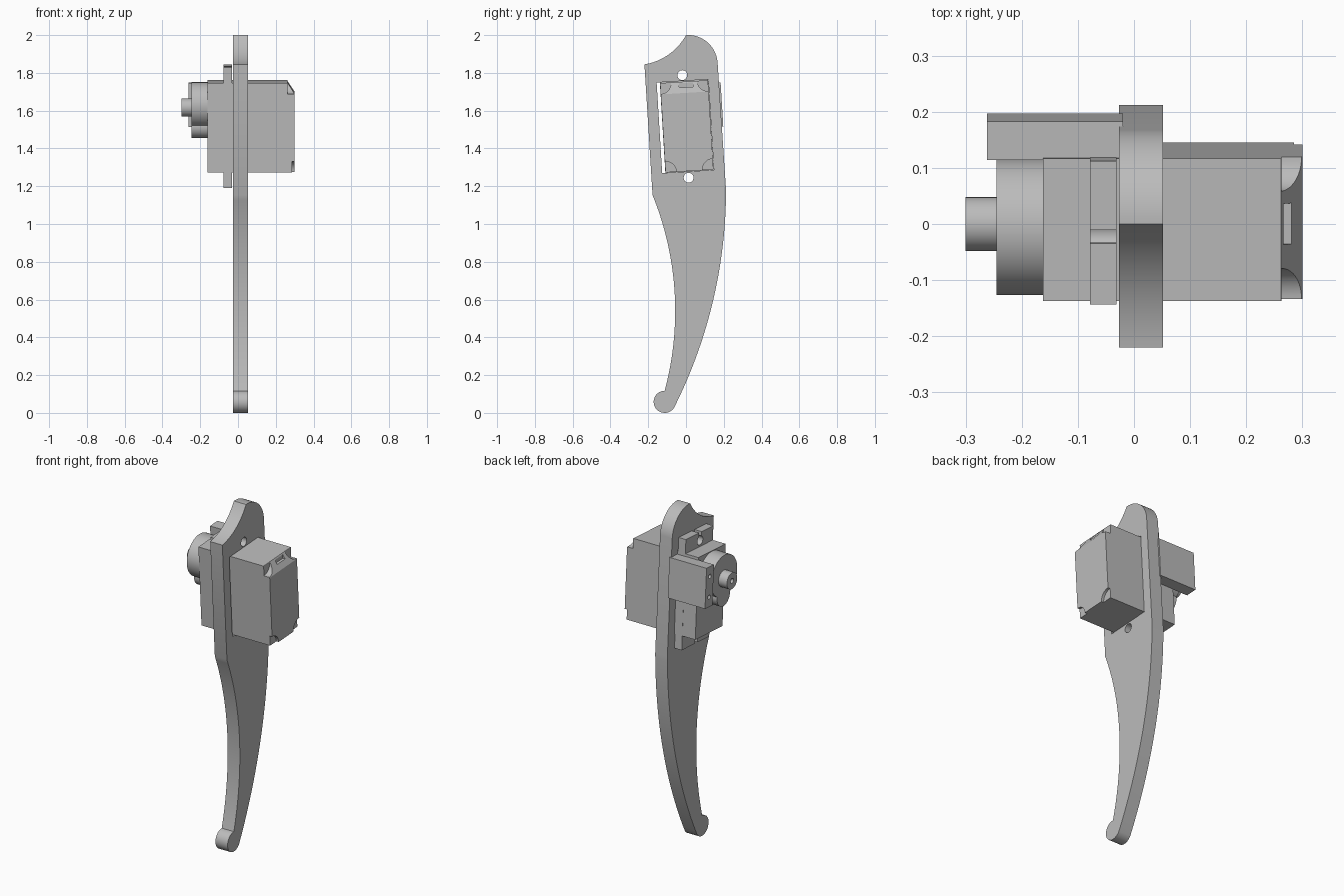
import bpy, bmesh, math
from mathutils import Matrix, Vector

cube = bpy.data.objects.get("Cube")
if cube:
    bpy.data.objects.remove(cube)

GREY = (0.5, 0.5, 0.5, 1)
mat = bpy.data.materials.new("plain grey")
mat.use_nodes = True
mat.diffuse_color = GREY
mat.node_tree.nodes["Principled BSDF"].inputs["Base Color"].default_value = GREY

# The motor is tilted with the upper part of the leg
TILT = Matrix.Translation((0, 0.004, 1.517)) @ Matrix.Rotation(math.radians(3.5), 4, 'X')


def finish(bm, name, matrix=Matrix()):
    bm.transform(matrix)
    bmesh.ops.recalc_face_normals(bm, faces=bm.faces)
    mesh = bpy.data.meshes.new(name)
    bm.to_mesh(mesh)
    bm.free()
    ob = bpy.data.objects.new(name, mesh)
    ob.data.materials.append(mat)
    bpy.context.collection.objects.link(ob)
    return ob


def prism(name, outline, x0, x1, matrix=Matrix()):
    """Extrude a (y, z) outline along x."""
    bm = bmesh.new()
    face = bm.faces.new([bm.verts.new((x0, y, z)) for y, z in outline])
    new = bmesh.ops.extrude_face_region(bm, geom=[face])["geom"]
    bmesh.ops.translate(bm, vec=(x1 - x0, 0, 0),
                        verts=[v for v in new if isinstance(v, bmesh.types.BMVert)])
    return finish(bm, name, matrix)


def box(name, x0, x1, y0, y1, z0, z1):
    return prism(name, [(y0, z0), (y1, z0), (y1, z1), (y0, z1)], x0, x1, TILT)


def rod(name, x0, x1, y, z, r, sides=48):
    ring = [(y + r * math.cos(math.tau * i / sides),
             z + r * math.sin(math.tau * i / sides)) for i in range(sides)]
    return prism(name, ring, x0, x1, TILT)


def arc(a, b, c, steps=24):
    """Points on the circle through a, b and c, from a to c."""
    a, b, c = Vector(a), Vector(b), Vector(c)
    u, v = b - a, c - a
    d = 2 * (u.x * v.y - u.y * v.x)
    m = a + Vector((v.y * u.dot(u) - u.y * v.dot(v),
                    u.x * v.dot(v) - v.x * u.dot(u))) / d
    r = (a - m).length
    angle = lambda p: math.atan2(p.y - m.y, p.x - m.x)
    start = angle(a)
    sweep = (angle(c) - start) % math.tau
    if (angle(b) - start) % math.tau > sweep:
        sweep -= math.tau
    return [(m.x + r * math.cos(start + sweep * i / steps),
             m.y + r * math.sin(start + sweep * i / steps)) for i in range(steps + 1)]


def cut(ob, cutters):
    bpy.context.view_layer.objects.active = ob
    for c in cutters:
        mod = ob.modifiers.new("cut", 'BOOLEAN')
        mod.operation, mod.solver, mod.object = 'DIFFERENCE', 'EXACT', c
        bpy.ops.object.modifier_apply(modifier=mod.name)
        bpy.data.objects.remove(c)


# Curved leg plate: head, back edge, foot, front edge
outline = arc((0, 2), (0.123, 1.953), (0.167, 1.857))
outline += arc((0.212, 1.18), (0.147, 0.61), (-0.063, 0.028), 40)
outline += arc((-0.063, 0.028), (-0.154, 0.017), (-0.113, 0.117))[1:]
outline += arc((-0.113, 0.117), (-0.06, 0.635), (-0.177, 1.153), 36)[1:]
outline += arc((-0.22, 1.845), (-0.098, 1.893), (0, 2))[:-1]
leg = prism("leg_plate", outline, -0.027, 0.052)
cut(leg, [box("opening", -0.1, 0.1, -0.145, 0.129, -0.239, 0.241)]
    + [rod("bolt_hole", -0.1, 0.1, -0.007, s * 0.272, 0.026) for s in (-1, 1)])

# Motor body with a sloping edge and screw recesses at the outer corners
W, H = 0.127, 0.237
body = box("motor_body", -0.162, 0.3, -W, W, -H, H)
bm = bmesh.new()
tri = [bm.verts.new((x, -0.2, z)) for x, z in
       ((0.262, H), (0.3, H - 0.06), (0.34, H - 0.06), (0.34, H + 0.05), (0.262, H + 0.05))]
face = bm.faces.new(tri)
new = bmesh.ops.extrude_face_region(bm, geom=[face])["geom"]
bmesh.ops.translate(bm, vec=(0, 0.4, 0), verts=[v for v in new if isinstance(v, bmesh.types.BMVert)])
cutters = [finish(bm, "slope", TILT)]
for s in (-1, 1):
    cutters.append(rod("upper_recess", 0.263, 0.35, s * W, H, 0.058))
    cutters.append(rod("lower_recess", 0.285, 0.35, s * W, -H, 0.058))
cutters.append(box("notch", 0.265, 0.35, -0.027, 0.046, H - 0.03, H - 0.007))
cut(body, cutters)

# Mounting ears with open bolt slots
ears = box("mounting_ears", -0.078, -0.031, -0.128, 0.128, -0.319, 0.319)
cutters = []
for s in (-1, 1):
    cutters.append(rod("ear_hole", -0.1, 0, -0.007, s * 0.272, 0.026))
    z0, z1 = sorted((s * 0.272, s * 0.36))
    cutters.append(box("ear_slot", -0.1, 0, -0.019, 0.005, z0, z1))
cut(ears, cutters)

# Gear housing and output shaft
housing = rod("gear_housing", -0.245, -0.15, -0.003, 0.113, 0.121, 64)
small_housing = rod("small_gear_housing", -0.245, -0.15, -0.003, -0.002, 0.06)
shaft = rod("output_shaft", -0.3, -0.2, 0.002, 0.1, 0.048)
cut(shaft, [rod("shaft_hole", -0.35, -0.26, 0.002, 0.1, 0.014, 24)])

# Side bracket standing off the back edge of the leg
bracket = box("side_bracket", -0.262, -0.02, 0.124, 0.193, -0.012, 0.222)
cut(bracket, [rod("bracket_hole", -0.3, -0.2, 0.158, 0.105 + s * 0.06, 0.012, 24)
              for s in (-1, 1)])

bpy.ops.object.select_all(action='DESELECT')
for ob in (leg, body, ears, housing, small_housing, shaft, bracket):
    ob.select_set(True)
bpy.context.view_layer.objects.active = leg
bpy.ops.object.shade_smooth_by_angle(angle=math.radians(30))
